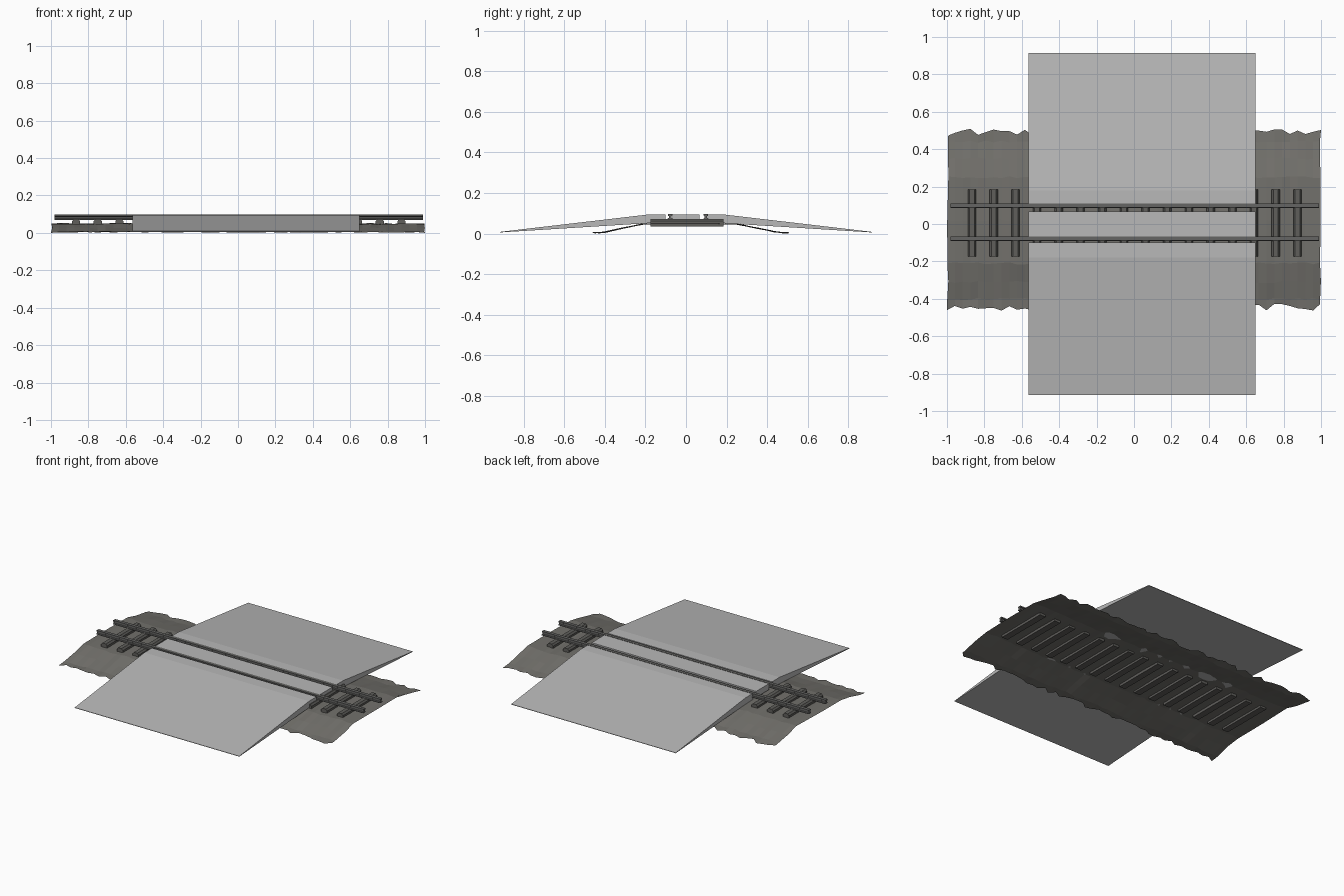
import bpy, random

if "Cube" in bpy.data.objects:
    bpy.data.objects.remove(bpy.data.objects["Cube"])
random.seed(4)

def mat(name, r, g, b):
    m = bpy.data.materials.new(name)
    m.diffuse_color = (r, g, b, 1)
    m.use_nodes = True
    m.node_tree.nodes["Principled BSDF"].inputs["Base Color"].default_value = m.diffuse_color
    return m

CONCRETE = mat("concrete grey", 0.48, 0.48, 0.48)
STONE = mat("ballast brown grey", 0.17, 0.165, 0.15)
STEEL = mat("rail steel", 0.13, 0.13, 0.125)
TIMBER = mat("sleeper dark grey", 0.115, 0.113, 0.105)

def make(name, verts, faces, material):
    me = bpy.data.meshes.new(name)
    me.from_pydata(verts, [], faces)
    me.materials.append(material)
    ob = bpy.data.objects.new(name, me)
    bpy.context.collection.objects.link(ob)
    return ob

def extrude(name, profile, x0, x1, material):
    """Closed (y, z) profile, counter-clockwise seen from +x, swept along x."""
    n = len(profile)
    verts = [(x, y, z) for x in (x0, x1) for y, z in profile]
    faces = [(i, (i + 1) % n, n + (i + 1) % n, n + i) for i in range(n)]
    faces = [f[::-1] for f in faces]
    faces += [tuple(range(n))[::-1], tuple(range(n, 2 * n))]
    return make(name, verts, faces, material)

# Road crossing: two ramps and a centre panel, with slots for the rails
X0, X1 = -0.565, 0.65
ramp = [(0.1, 0.055), (0.18, 0.052), (0.915, 0.006), (0.915, 0.009),
        (0.18, 0.095), (0.1, 0.095)]
extrude("back_ramp", ramp, X0, X1, CONCRETE)
extrude("front_ramp", [(-y, z) for y, z in ramp[::-1]], X0, X1, CONCRETE)
extrude("centre_panel", [(-0.067, 0.055), (0.067, 0.055), (0.067, 0.095),
                         (-0.067, 0.095)], X0, X1, CONCRETE)

# Rails: wide foot, narrow web, wide head
half = [(0.012, 0.07), (0.012, 0.075), (0.006, 0.078), (0.006, 0.086),
        (0.011, 0.089), (0.011, 0.097)]
rail = half + [(-y, z) for y, z in half[::-1]]
for name, yc in (("back_rail", 0.098), ("front_rail", -0.078)):
    extrude(name, [(y + yc, z) for y, z in rail], -0.982, 0.988, STEEL)

# Sleepers with bevelled tops
for i in range(16):
    x = -0.866 + 0.116 * i
    section = [(-0.022, 0.034), (-0.022, 0.062), (-0.013, 0.073),
               (0.013, 0.073), (0.022, 0.062), (0.022, 0.034)]
    n = len(section)
    verts = [(x + dx, y, z) for y in (-0.175, 0.184) for dx, z in section]
    faces = [(k, (k + 1) % n, n + (k + 1) % n, n + k)[::-1] for k in range(n)]
    faces += [tuple(range(n)), tuple(range(n, 2 * n))[::-1]]
    ob = make(f"sleeper_{i + 1}", [v for v in verts], [f[::-1] for f in faces], TIMBER)
    ob.data.update()

# Ballast bed: thin sheet with sloping shoulders and ragged edges
across = [(-0.445, 0.004), (-0.40, 0.007), (-0.31, 0.027), (-0.21, 0.048),
          (0.02, 0.05), (0.25, 0.048), (0.35, 0.027), (0.44, 0.009), (0.49, 0.004)]
cols, m = 48, len(across)
verts = []
for i in range(cols + 1):
    for j, (y, z) in enumerate(across):
        edge = j in (0, m - 1)
        x = -1 + 2 * i / cols
        if i in (0, cols):
            x -= random.uniform(0, 0.008) * (1 if i else -1)
        y += random.uniform(-0.02, 0.02) if edge else random.uniform(-0.006, 0.006)
        z += random.uniform(-0.003, 0.003)
        verts.append((x, y, max(0.0, z)))
verts[0] = (-1, verts[0][1], 0)
verts[-1] = (1, verts[-1][1], 0)
faces = [(i * m + j, (i + 1) * m + j, (i + 1) * m + j + 1, i * m + j + 1)
         for i in range(cols) for j in range(m - 1)]
make("ballast_bed", verts, faces, STONE)
